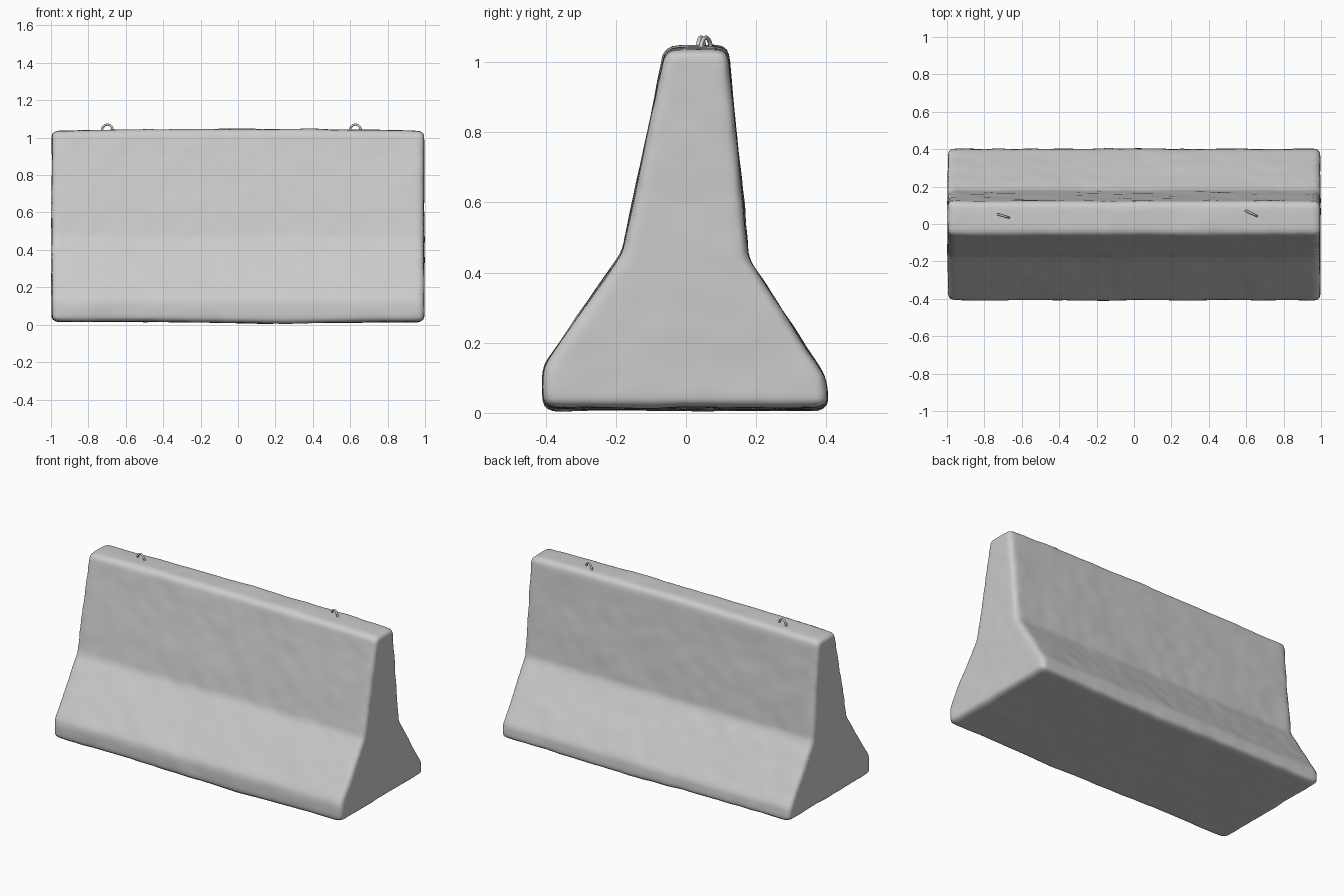
import bpy, bmesh, math
from mathutils import Vector, noise

if "Cube" in bpy.data.objects:
    bpy.data.objects.remove(bpy.data.objects["Cube"])


def material(name, rgb):
    m = bpy.data.materials.new(name)
    m.diffuse_color = (*rgb, 1)
    m.use_nodes = True
    m.node_tree.nodes["Principled BSDF"].inputs["Base Color"].default_value = m.diffuse_color
    return m


concrete = material("concrete_grey", (0.6, 0.6, 0.6))
steel = material("steel_grey", (0.6, 0.6, 0.6))

# Barrier body: stepped cross-section (y, z) swept along x
PROFILE = [(-0.408, 0.016), (-0.408, 0.13), (-0.181, 0.46), (-0.06, 1.04),
           (0.12, 1.04), (0.178, 0.44), (0.398, 0.10), (0.408, 0.016)]
bm = bmesh.new()
rings = [[bm.verts.new((x, y, z)) for y, z in PROFILE] for x in (-0.996, 0.996)]
n = len(PROFILE)
bm.faces.new(rings[0])
bm.faces.new(rings[1][::-1])
for i in range(n):
    j = (i + 1) % n
    bm.faces.new((rings[0][i], rings[1][i], rings[1][j], rings[0][j]))
bmesh.ops.recalc_face_normals(bm, faces=bm.faces[:])
mesh = bpy.data.meshes.new("barrier_body")
bm.to_mesh(mesh)
bm.free()
body = bpy.data.objects.new("barrier_body", mesh)
bpy.context.collection.objects.link(body)

# Worn edges: round the corners, then turn into an even dense skin
bevel = body.modifiers.new("rounding", 'BEVEL')
bevel.width, bevel.segments, bevel.limit_method = 0.025, 3, 'ANGLE'
remesh = body.modifiers.new("skin", 'REMESH')
remesh.mode, remesh.voxel_size = 'VOXEL', 0.016
smooth = body.modifiers.new("soften", 'SMOOTH')
smooth.factor, smooth.iterations = 0.5, 4
bpy.context.view_layer.objects.active = body
body.select_set(True)
for name in ("rounding", "skin", "soften"):
    bpy.ops.object.modifier_apply(modifier=name)

# Cast unevenness: gentle lumps, a crowned top and a slightly bowed base
normals = [v.normal.copy() for v in body.data.vertices]
for v, nrm in zip(body.data.vertices, normals):
    p = v.co.copy()
    lump = 0.004 * noise.noise(p * 4) + 0.0025 * noise.noise(p * 11 + Vector((7, 3, 1)))
    v.co += nrm * lump
    if p.z > 0.9:
        v.co.z += 0.010 * (1 - p.x * p.x) * (p.z - 0.9) / 0.14 - 0.003
    elif p.z < 0.1:
        v.co.z -= 0.011 * math.exp(-((p.x - 0.25) / 0.4) ** 2) * (0.1 - p.z) / 0.1
body.data.materials.append(concrete)
bpy.ops.object.shade_smooth()


# Lifting loops: bent bars standing on the top face
def lifting_loop(name, start, end):
    a, b = Vector(start), Vector(end)
    mid, half = (a + b) / 2, (b - a) / 2
    curve = bpy.data.curves.new(name, 'CURVE')
    curve.dimensions = '3D'
    curve.bevel_depth, curve.bevel_resolution, curve.use_fill_caps = 0.006, 2, True
    spline = curve.splines.new('POLY')
    pts = [a - Vector((0, 0, 0.03))]
    for k in range(13):
        t = math.pi * k / 12
        pts.append(mid - half * math.cos(t) + Vector((0, 0, 0.036 * math.sin(t))))
    pts.append(b - Vector((0, 0, 0.03)))
    spline.points.add(len(pts) - 1)
    for sp, p in zip(spline.points, pts):
        sp.co = (*p, 1)
    curve.materials.append(steel)
    obj = bpy.data.objects.new(name, curve)
    bpy.context.collection.objects.link(obj)


lifting_loop("lifting_loop_left", (-0.728, 0.052, 1.034), (-0.668, 0.034, 1.034))
lifting_loop("lifting_loop_right", (0.598, 0.071, 1.034), (0.658, 0.042, 1.034))
